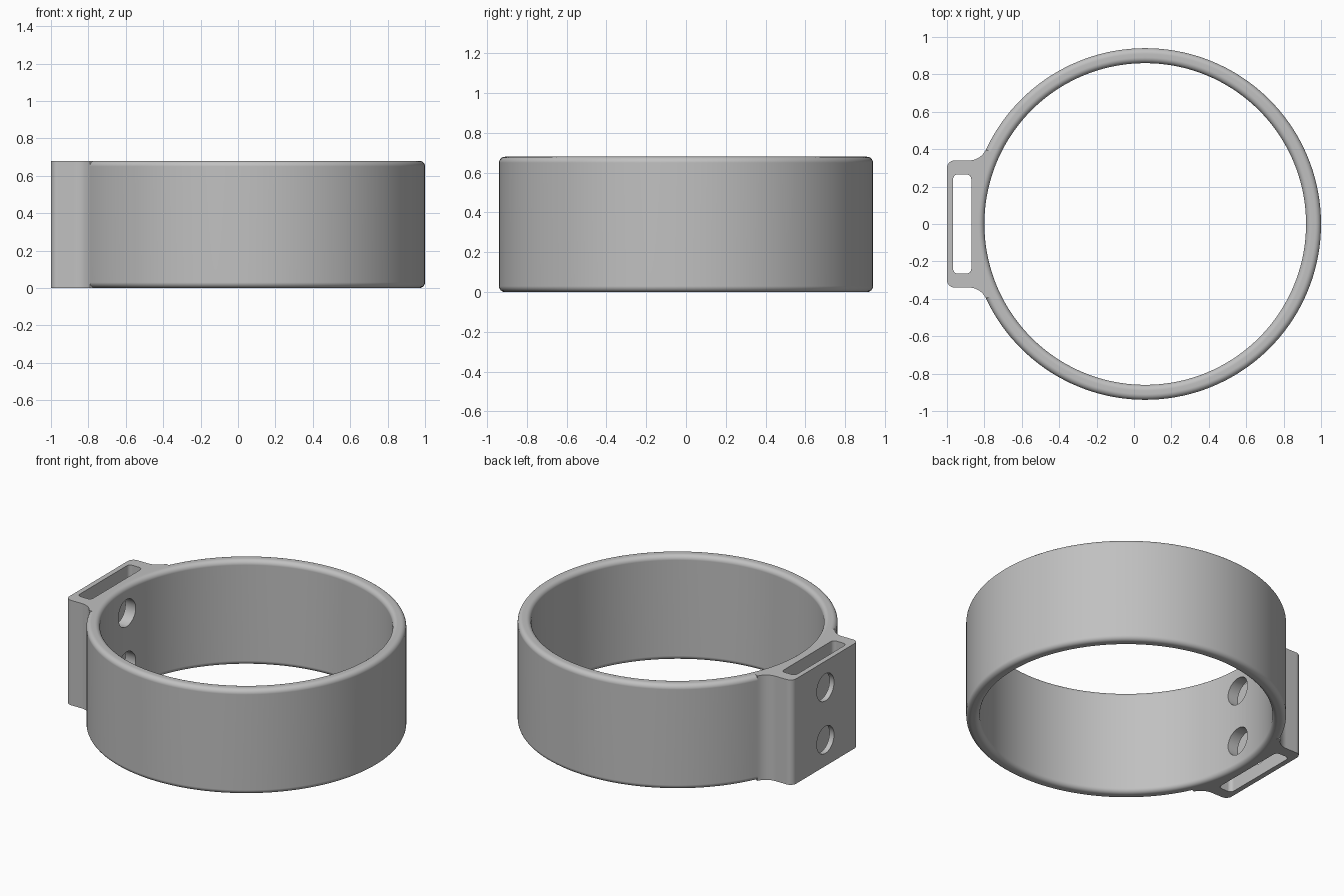
import bpy
import bmesh
from math import sin, cos, asin, sqrt, pi, radians
from mathutils import Matrix, Vector

cube = bpy.data.objects.get("Cube")
if cube:
    bpy.data.objects.remove(cube, do_unlink=True)

HEIGHT = 0.68
CENTRE = 0.06            # x of the ring axis
OUTER, INNER = 0.94, 0.86
MIDDLE = (OUTER + INNER) / 2

grey = bpy.data.materials.new("plain grey")
grey.use_nodes = True
colour = (0.53, 0.53, 0.53, 1)
grey.diffuse_color = colour
grey.node_tree.nodes["Principled BSDF"].inputs["Base Color"].default_value = colour


def arc(cx, cy, r, start, end, steps):
    """Points along an arc, angles in radians."""
    angles = [start + (end - start) * i / steps for i in range(steps + 1)]
    return [(cx + r * cos(a), cy + r * sin(a)) for a in angles]


def rounded_rect(x0, x1, y0, y1, r, steps=6):
    corners = [(x1 - r, y1 - r), (x0 + r, y1 - r), (x0 + r, y0 + r), (x1 - r, y0 + r)]
    points = []
    for i, (cx, cy) in enumerate(corners):
        points += arc(cx, cy, r, i * pi / 2, (i + 1) * pi / 2, steps)
    return points


def finish(name, bm):
    bmesh.ops.recalc_face_normals(bm, faces=bm.faces)
    mesh = bpy.data.meshes.new(name)
    bm.to_mesh(mesh)
    bm.free()
    mesh.materials.append(grey)
    obj = bpy.data.objects.new(name, mesh)
    bpy.context.collection.objects.link(obj)
    return obj


def extrude(name, outline, z0, z1):
    bm = bmesh.new()
    face = bm.faces.new([bm.verts.new((x, y, z0)) for x, y in outline])
    new = bmesh.ops.extrude_face_region(bm, geom=[face])["geom"]
    verts = [v for v in new if isinstance(v, bmesh.types.BMVert)]
    bmesh.ops.translate(bm, verts=verts, vec=(0, 0, z1 - z0))
    return finish(name, bm)


def combine(target, other, operation):
    mod = target.modifiers.new(operation, 'BOOLEAN')
    mod.operation, mod.object, mod.solver = operation, other, 'EXACT'
    bpy.context.view_layer.objects.active = target
    bpy.ops.object.modifier_apply(modifier=mod.name)
    bpy.data.objects.remove(other, do_unlink=True)


# Ring: rounded wall section spun about the vertical axis
bm = bmesh.new()
section = rounded_rect(INNER, OUTER, 0, HEIGHT, 0.03)
verts = [bm.verts.new((r, 0, z)) for r, z in section]
edges = [bm.edges.new((verts[i - 1], verts[i])) for i in range(len(verts))]
bmesh.ops.spin(bm, geom=verts + edges, cent=(0, 0, 0), axis=(0, 0, 1),
               angle=2 * pi, steps=144, use_merge=True)
bmesh.ops.remove_doubles(bm, verts=bm.verts, dist=0.0001)
bmesh.ops.translate(bm, verts=bm.verts, vec=(CENTRE, 0, 0))
ring = finish("strap_ring", bm)

# Mounting block: rounded outer corners and hollow fillets running into the ring
half, corner, fillet = 0.34, 0.04, 0.1
cy = half + fillet
tilt = asin(cy / (OUTER + fillet))
cx = CENTRE - sqrt((OUTER + fillet) ** 2 - cy ** 2)
upper = arc(CENTRE, 0, MIDDLE, pi, pi - tilt, 24)
upper += arc(cx, cy, fillet, -tilt, -pi / 2, 10)
upper += arc(-1 + corner, half - corner, corner, pi / 2, pi, 6)
lower = [(x, -y) for x, y in reversed(upper[1:])]
block = extrude("mounting_block", upper + lower, 0, HEIGHT)
combine(ring, block, 'UNION')

# Vertical strap slot
slot = extrude("slot_cutter", rounded_rect(-0.967, -0.87, -0.265, 0.265, 0.025),
               -0.1, HEIGHT + 0.1)
combine(ring, slot, 'DIFFERENCE')

# Two screw holes through the plate and the ring wall
for z in (HEIGHT / 4, HEIGHT * 3 / 4):
    bm = bmesh.new()
    place = Matrix.Translation(Vector((-0.9, 0, z))) @ Matrix.Rotation(pi / 2, 4, 'Y')
    bmesh.ops.create_cone(bm, cap_ends=True, segments=40, radius1=0.088,
                          radius2=0.088, depth=0.4, matrix=place)
    combine(ring, finish("hole_cutter", bm), 'DIFFERENCE')

# Smooth shading with crisp edges and flat plates
bpy.ops.object.select_all(action='DESELECT')
ring.select_set(True)
bpy.context.view_layer.objects.active = ring
bpy.ops.object.shade_smooth_by_angle(angle=radians(30))
weighted = ring.modifiers.new("flat_normals", 'WEIGHTED_NORMAL')
weighted.keep_sharp = True
